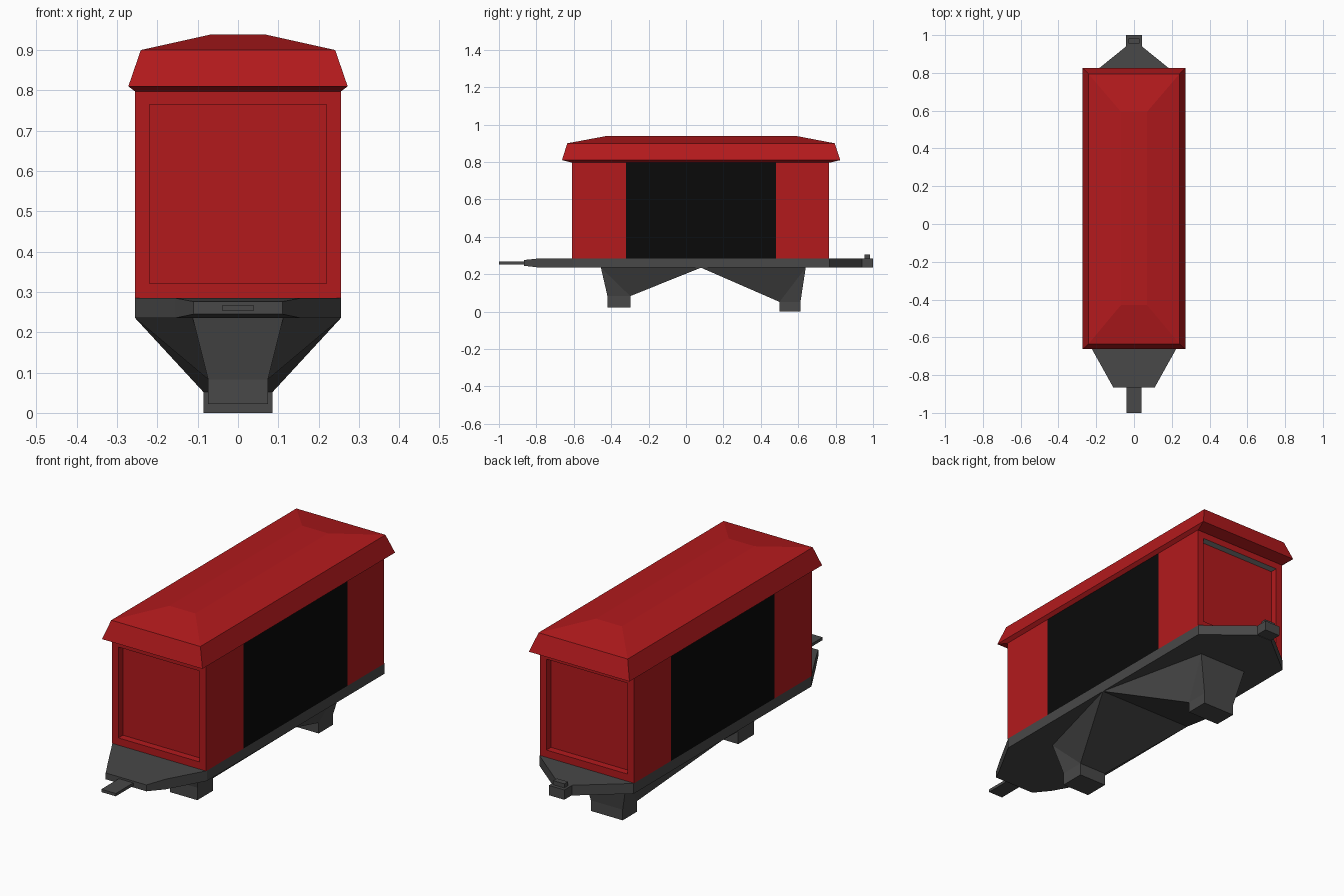
import bpy, bmesh

if "Cube" in bpy.data.objects:
    bpy.data.objects.remove(bpy.data.objects["Cube"])


def material(name, rgb):
    m = bpy.data.materials.new(name)
    m.diffuse_color = (*rgb, 1)
    m.use_nodes = True
    m.node_tree.nodes["Principled BSDF"].inputs["Base Color"].default_value = m.diffuse_color
    return m


RED = material("red_paint", (0.45, 0.01, 0.012))
BLACK = material("black_panel", (0.003, 0.003, 0.003))
DARK = material("dark_metal", (0.065, 0.065, 0.065))
GREY = material("grey_strip", (0.25, 0.25, 0.25))


def finish(name, bm, *mats):
    bmesh.ops.recalc_face_normals(bm, faces=bm.faces)
    me = bpy.data.meshes.new(name)
    bm.to_mesh(me)
    bm.free()
    for m in mats:
        me.materials.append(m)
    ob = bpy.data.objects.new(name, me)
    bpy.context.collection.objects.link(ob)
    return ob


def loft(name, rings, mat):
    """Join equal-sized vertex rings with side faces and cap both ends."""
    bm = bmesh.new()
    vs = [[bm.verts.new(p) for p in r] for r in rings]
    n = len(vs[0])
    for a, b in zip(vs, vs[1:]):
        for i in range(n):
            j = (i + 1) % n
            bm.faces.new((a[i], a[j], b[j], b[i]))
    bm.faces.new(vs[0])
    bm.faces.new(vs[-1])
    return finish(name, bm, mat)


def rect(x, y0, y1, z):
    return [(-x, y0, z), (x, y0, z), (x, y1, z), (-x, y1, z)]


def box(name, x, y0, y1, z0, z1, mat):
    return loft(name, [rect(x, y0, y1, z0), rect(x, y0, y1, z1)], mat)


# Body: long box with black side panels and recessed ends
bm = bmesh.new()
bmesh.ops.create_cube(bm, size=1)
for v in bm.verts:
    v.co = (v.co.x * 0.51, 0.0775 + v.co.y * 1.375, 0.5425 + v.co.z * 0.515)
for y in (-0.32, 0.48):
    bmesh.ops.bisect_plane(bm, geom=bm.verts[:] + bm.edges[:] + bm.faces[:],
                           plane_co=(0, y, 0), plane_no=(0, 1, 0))
bm.normal_update()
for f in bm.faces:
    if abs(f.normal.x) > 0.9 and -0.3 < f.calc_center_median().y < 0.4:
        f.material_index = 1
for f in [f for f in bm.faces if abs(f.normal.y) > 0.9]:
    normal = f.normal.copy()
    bmesh.ops.inset_region(bm, faces=[f], thickness=0.05)
    rim = bmesh.ops.inset_region(bm, faces=[f], thickness=0.0001)["faces"]
    for v in f.verts:
        v.co -= normal * 0.035
    if normal.y > 0:
        max(rim, key=lambda r: r.calc_center_median().z).material_index = 2
finish("body", bm, RED, BLACK, GREY)

# Roof: flared eaves rising to a shallow hipped top
loft("roof", [rect(0.255, -0.61, 0.77, 0.797), rect(0.272, -0.663, 0.825, 0.81),
              rect(0.241, -0.635, 0.795, 0.90), rect(0.07, -0.43, 0.595, 0.938)], RED)


# Chassis plate with tapered ends; the front tip also thins
def plate_ring(z, tip_z):
    half = [(0.11, -0.865, tip_z), (0.157, -0.78, z), (0.255, -0.605, z),
            (0.255, 0.768, z), (0.042, 0.94, z)]
    return half + [(-x, y, h) for x, y, h in reversed(half)]


loft("chassis_plate", [plate_ring(0.235, 0.245), plate_ring(0.285, 0.276)], DARK)

# Couplings
box("front_drawbar", 0.039, -1.0, -0.85, 0.253, 0.267, DARK)
box("rear_coupler", 0.042, 0.935, 1.0, 0.237, 0.285, DARK)
box("rear_coupler_pin", 0.03, 0.955, 0.983, 0.28, 0.305, DARK)


# Bogie mounts: wedges sloping from the chassis middle to a foot block
def mount(name, y_end, y_out, y_in, w_end, w_foot, z_foot, z_bottom):
    bm = bmesh.new()
    pts = [[bm.verts.new((s * x, y, z)) for s in (1, -1)] for x, y, z in
           ((0.255, 0.08, 0.235), (w_end, y_end, 0.235),
            (w_foot, y_in, z_foot), (w_foot, y_out, z_foot))]
    mid, end, inner, outer = pts
    for s in (0, 1):
        bm.faces.new((mid[s], end[s], inner[s]))
        bm.faces.new((end[s], outer[s], inner[s]))
    for a, b in ((mid, inner), (inner, outer), (outer, end), (end, mid)):
        bm.faces.new((a[0], a[1], b[1], b[0]))
    finish(name + "_mount", bm, DARK)
    y0, y1 = sorted((y_out, y_in))
    box(name + "_foot", w_foot, y0, y1, z_bottom, z_foot, DARK)


mount("front", -0.455, -0.42, -0.298, 0.112, 0.074, 0.083, 0.022)
mount("rear", 0.64, 0.612, 0.50, 0.13, 0.086, 0.052, 0.0)
